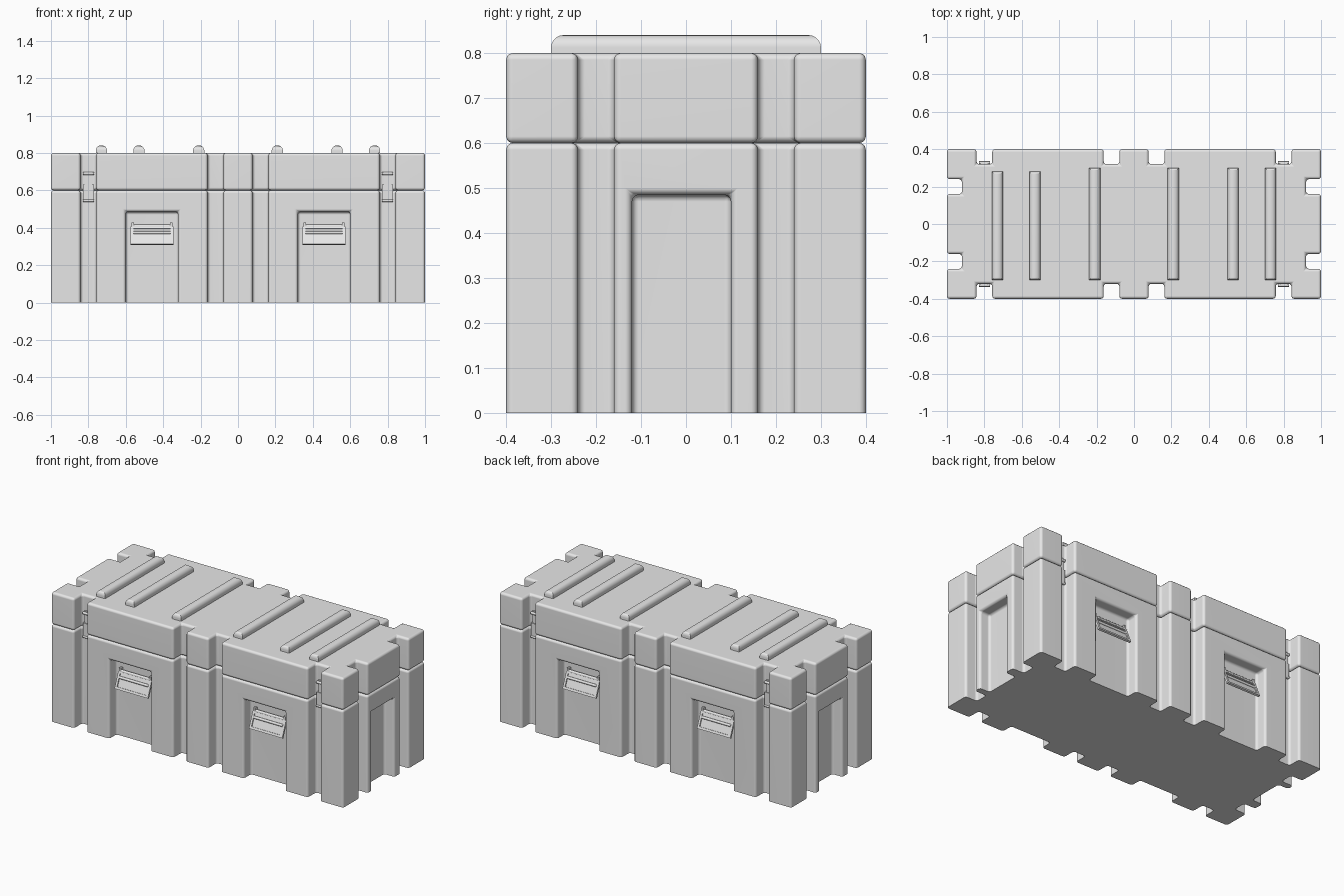
import bpy, bmesh, math
from mathutils import Matrix, Vector

if "Cube" in bpy.data.objects:
    bpy.data.objects.remove(bpy.data.objects["Cube"], do_unlink=True)

grey = bpy.data.materials.new("case_grey")
grey.use_nodes = True
grey.diffuse_color = (0.8, 0.8, 0.8, 1)
for node in grey.node_tree.nodes:
    if node.type == "BSDF_PRINCIPLED":
        node.inputs["Base Color"].default_value = (0.8, 0.8, 0.8, 1)


def add_object(name, mesh):
    ob = bpy.data.objects.new(name, mesh)
    bpy.context.scene.collection.objects.link(ob)
    return ob


def mesh_from(bm, name):
    bmesh.ops.recalc_face_normals(bm, faces=bm.faces)
    mesh = bpy.data.meshes.new(name)
    bm.to_mesh(mesh)
    bm.free()
    mesh.materials.append(grey)
    return mesh


def smooth(ob):
    bpy.ops.object.select_all(action="DESELECT")
    ob.select_set(True)
    bpy.context.view_layer.objects.active = ob
    bpy.ops.object.shade_smooth_by_angle(angle=math.radians(40))
    ob.modifiers.new("flat_faces", "WEIGHTED_NORMAL").keep_sharp = True


def box(bm, center, size, tilt=0):
    m = (Matrix.Translation(center) @ Matrix.Rotation(tilt, 4, "X")
         @ Matrix.Diagonal((*size, 1)))
    return bmesh.ops.create_cube(bm, size=1, matrix=m)["verts"]


def rod(bm, center, radius, length):
    m = Matrix.Translation(center) @ Matrix.Rotation(math.pi / 2, 4, "Y")
    bmesh.ops.create_cone(bm, cap_ends=True, segments=12, radius1=radius,
                          radius2=radius, depth=length, matrix=m)


def prism(name, z0, z1):
    """Case footprint with vertical grooves; the second half is the first turned round."""
    pts = [(-1, -0.4)]
    for c in (-0.8, -0.12, 0.12, 0.8):
        a, b = c - 0.042, c + 0.042
        pts += [(a, -0.4), (a, -0.32), (b, -0.32), (b, -0.4)]
    pts.append((1, -0.4))
    for c in (-0.2, 0.2):
        a, b = c - 0.04, c + 0.04
        pts += [(1, a), (0.92, a), (0.92, b), (1, b)]
    pts += [(-x, -y) for x, y in pts]
    bm = bmesh.new()
    face = bm.faces.new([bm.verts.new((x, y, z0)) for x, y in pts])
    top = bmesh.ops.extrude_face_region(bm, geom=[face])["geom"]
    bmesh.ops.translate(bm, vec=(0, 0, z1 - z0),
                        verts=[v for v in top if isinstance(v, bmesh.types.BMVert)])
    return add_object(name, mesh_from(bm, name))


def round_edges(ob):
    bev = ob.modifiers.new("rounded_edges", "BEVEL")
    bev.width = 0.015
    bev.segments = 3
    bev.limit_method = "ANGLE"


def bake(ob):
    graph = bpy.context.evaluated_depsgraph_get()
    graph.update()
    mesh = bpy.data.meshes.new_from_object(ob.evaluated_get(graph))
    ob.modifiers.clear()
    ob.data = mesh


# Lid
lid = prism("lid", 0.6, 0.8)
round_edges(lid)
bake(lid)
smooth(lid)

# Base with open-bottomed recesses on all four sides
base = prism("base", -0.06, 0.6)
bm = bmesh.new()
for s in (-1, 1):
    for x in (-0.46, 0.46):
        box(bm, (x, s * 0.43, 0.19), (0.28, 0.2, 0.59))
    box(bm, (s * 1.03, s * -0.01, 0.19), (0.2, 0.22, 0.59))
cutter = add_object("recess_cutter", mesh_from(bm, "recess_cutter"))
cut = base.modifiers.new("recesses", "BOOLEAN")
cut.object = cutter
cut.operation = "DIFFERENCE"
cut.solver = "EXACT"
round_edges(base)
bake(base)
bpy.data.objects.remove(cutter, do_unlink=True)

# Flat, sharp-edged underside
bm = bmesh.new()
bm.from_mesh(base.data)
bmesh.ops.bisect_plane(bm, geom=bm.verts[:] + bm.edges[:] + bm.faces[:],
                       plane_co=(0, 0, 0), plane_no=(0, 0, 1), clear_inner=True)
bmesh.ops.contextual_create(bm, geom=[e for e in bm.edges if e.is_boundary])
bmesh.ops.recalc_face_normals(bm, faces=bm.faces)
bm.to_mesh(base.data)
bm.free()
smooth(base)

# Rounded ribs across the lid
for i, x in enumerate((-0.73, -0.53, -0.21, 0.21, 0.53, 0.73)):
    y1 = 0.28 if i < 2 else 0.3
    bm = bmesh.new()
    box(bm, (x, (y1 - 0.3) / 2, 0.815), (0.06, y1 + 0.3, 0.05))
    top = [e for e in bm.edges if all(v.co.z > 0.82 for v in e.verts)]
    bmesh.ops.bevel(bm, geom=top, offset=0.027, segments=5, profile=0.5, affect="EDGES")
    smooth(add_object("lid_rib", mesh_from(bm, "lid_rib")))

# Drop handle: hinge rod, brackets, tilted frame, inner panel and grip
bm = bmesh.new()
tilt = math.radians(-22)
frame = Matrix.Translation((0, -0.014, 0.405)) @ Matrix.Rotation(tilt, 4, "X")


def on_frame(x, depth, drop):
    return frame @ Vector((x, depth, -drop))


rod(bm, (0, -0.012, 0.408), 0.009, 0.2)
for s in (-1, 1):
    box(bm, (s * 0.103, -0.009, 0.415), (0.012, 0.022, 0.026))
    box(bm, on_frame(s * 0.107, 0, 0.05), (0.014, 0.012, 0.1), tilt)
box(bm, on_frame(0, 0, 0.006), (0.22, 0.012, 0.012), tilt)
box(bm, on_frame(0, 0, 0.096), (0.228, 0.012, 0.014), tilt)
box(bm, on_frame(0, 0.004, 0.05), (0.205, 0.006, 0.09), tilt)
rod(bm, on_frame(0, -0.001, 0.034), 0.008, 0.2)
handle = mesh_from(bm, "handle")

# Latch: lower lever, upper strap, hinge rod, all bridging lid and base
bm = bmesh.new()
box(bm, (0, -0.005, 0.585), (0.058, 0.016, 0.09))
box(bm, (0, -0.002, 0.66), (0.04, 0.012, 0.09))
rod(bm, (0, -0.008, 0.69), 0.008, 0.06)
rod(bm, (0, -0.01, 0.545), 0.007, 0.06)
latch = mesh_from(bm, "latch")

for mesh, x, y in ((handle, 0.46, 0.33), (latch, 0.8, 0.32)):
    for side, turn in ((-1, 0), (1, math.pi)):
        for s in (-1, 1):
            ob = add_object(mesh.name, mesh)
            ob.location = (s * x, side * y, 0)
            ob.rotation_euler.z = turn
    bpy.ops.object.select_all(action="DESELECT")
    ob.select_set(True)
    bpy.context.view_layer.objects.active = ob
    bpy.ops.object.shade_smooth_by_angle(angle=math.radians(40))
